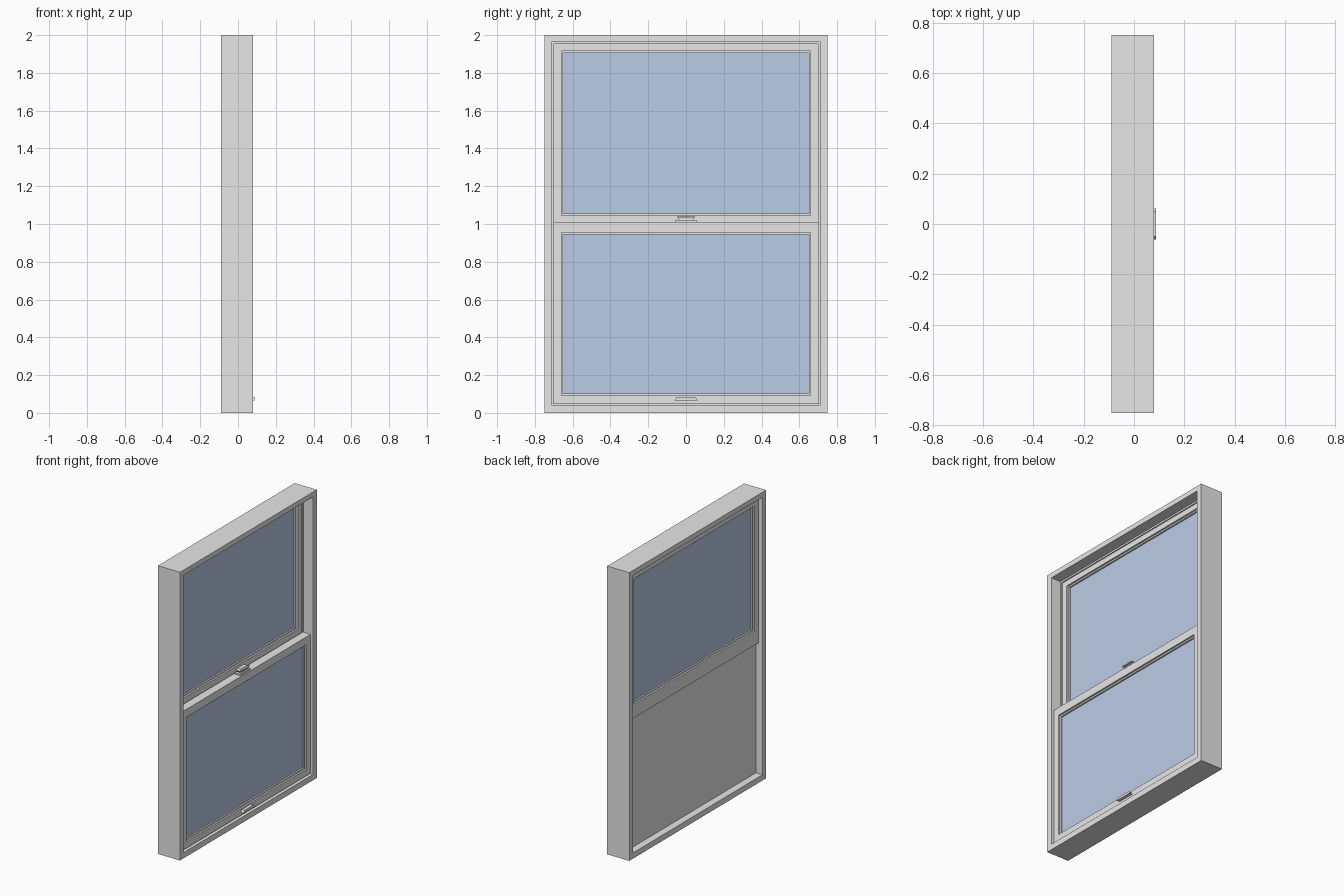
import bpy, bmesh

if "Cube" in bpy.data.objects:
    bpy.data.objects.remove(bpy.data.objects["Cube"], do_unlink=True)


def material(name, rgb):
    m = bpy.data.materials.new(name)
    m.use_nodes = True
    m.diffuse_color = (*rgb, 1)
    bsdf = next(n for n in m.node_tree.nodes if n.type == 'BSDF_PRINCIPLED')
    bsdf.inputs["Base Color"].default_value = (*rgb, 1)
    return m


GREY = material("light grey paint", (0.8, 0.8, 0.8))
GLASS = material("pale blue glass", (0.54, 0.655, 0.87))


def finish(name, bm, mat):
    bmesh.ops.recalc_face_normals(bm, faces=bm.faces)
    me = bpy.data.meshes.new(name)
    bm.to_mesh(me)
    bm.free()
    me.materials.append(mat)
    ob = bpy.data.objects.new(name, me)
    bpy.context.collection.objects.link(ob)
    return ob


def box(name, x, y, z, mat=GREY):
    bm = bmesh.new()
    bmesh.ops.create_cube(bm, size=1)
    for v in bm.verts:
        for i, (lo, hi) in enumerate((x, y, z)):
            v.co[i] = hi if v.co[i] > 0 else lo
    return finish(name, bm, mat)


def ring(name, x, outer, inner):
    """Mitred rectangular frame; outer and inner are (half width, bottom, top)."""
    bm = bmesh.new()
    loops = []
    for px, (w, b, t) in ((x[0], outer), (x[1], outer), (x[1], inner), (x[0], inner)):
        loops.append([bm.verts.new((px, y, z)) for y, z in ((-w, b), (w, b), (w, t), (-w, t))])
    for k in range(4):
        a, c = loops[k], loops[(k + 1) % 4]
        for i in range(4):
            j = (i + 1) % 4
            bm.faces.new((a[i], a[j], c[j], c[i]))
    return finish(name, bm, GREY)


def prism(name, x, profile):
    """Extrude a (y, z) outline along x."""
    bm = bmesh.new()
    ends = [[bm.verts.new((px, y, z)) for y, z in profile] for px in x]
    bm.faces.new(ends[0])
    bm.faces.new(ends[1])
    n = len(profile)
    for i in range(n):
        j = (i + 1) % n
        bm.faces.new((ends[0][i], ends[0][j], ends[1][j], ends[1][i]))
    return finish(name, bm, GREY)


def sash(name, xc, outer, opening):
    """Sash frame, recessed glazing bead and pane."""
    w, b, t = opening
    bead = (w - 0.01, b + 0.01, t - 0.01)
    ring(name + "_frame", (xc - 0.03, xc + 0.03), outer, opening)
    ring(name + "_glazing_bead", (xc - 0.018, xc + 0.018), opening, bead)
    box(name + "_glass", (xc - 0.007, xc + 0.007), (-bead[0], bead[0]), bead[1:], GLASS)


# Fixed outer frame with a bead separating the two sash tracks
ring("outer_frame", (-0.09, 0.08), (0.75, 0, 2), (0.71, 0.04, 1.965))
ring("parting_bead", (-0.003, 0.005), (0.71, 0.04, 1.965), (0.698, 0.05, 1.953))

# Sliding sashes: upper on the outside track, lower on the inside track
sash("upper_sash", -0.033, (0.703, 0.95, 1.957), (0.66, 1.045, 1.915))
sash("lower_sash", 0.035, (0.703, 0.046, 1.01), (0.66, 0.092, 0.955))

# Screen panel outside the lower sash
box("screen_panel", (-0.04, -0.03), (-0.71, 0.71), (0.04, 0.95))

# Sash lock on the meeting rail
box("lock_base", (0.012, 0.056), (-0.055, 0.055), (1.01, 1.02))
prism("lock_body", (0.018, 0.046),
      [(-0.035, 1.02), (0.035, 1.02), (0.045, 1.034), (0.038, 1.045), (-0.038, 1.045), (-0.045, 1.034)])
box("lock_lever", (0.046, 0.058), (-0.045, 0.045), (1.034, 1.042))

# Lift handle on the bottom rail
prism("lift_handle", (0.065, 0.087),
      [(-0.062, 0.066), (0.062, 0.066), (0.05, 0.083), (-0.05, 0.083)])
